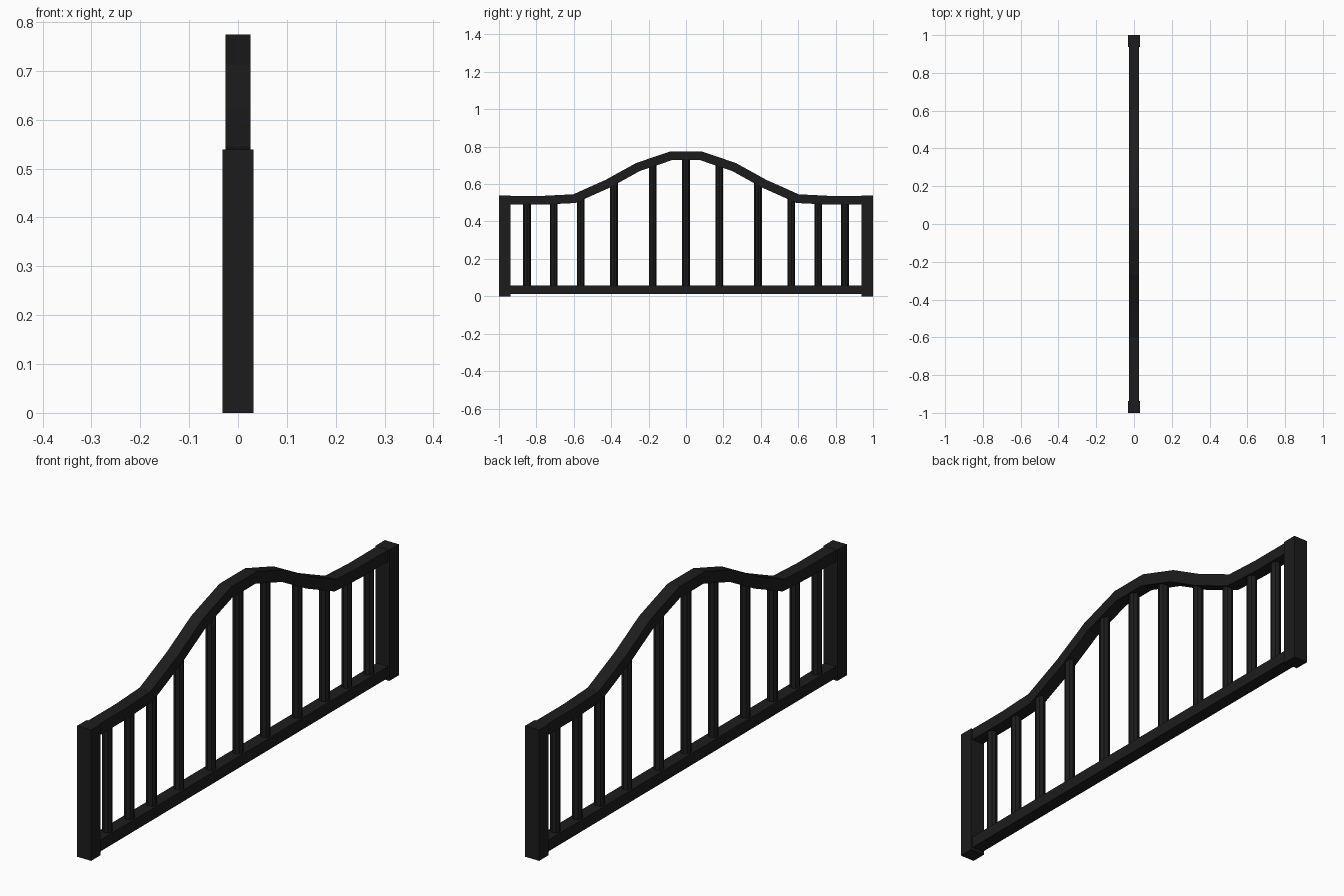
import bpy, bmesh, math

if "Cube" in bpy.data.objects:
    bpy.data.objects.remove(bpy.data.objects["Cube"])

mat = bpy.data.materials.new("black_paint")
mat.diffuse_color = (0.012, 0.012, 0.012, 1)
mat.use_nodes = True
mat.node_tree.nodes["Principled BSDF"].inputs["Base Color"].default_value = mat.diffuse_color


def finish(bm, name):
    bmesh.ops.recalc_face_normals(bm, faces=bm.faces)
    me = bpy.data.meshes.new(name)
    bm.to_mesh(me)
    bm.free()
    me.materials.append(mat)
    ob = bpy.data.objects.new(name, me)
    bpy.context.collection.objects.link(ob)
    return ob


def box(name, x, y0, y1, z0, z1):
    bm = bmesh.new()
    bmesh.ops.create_cube(bm, size=1)
    for v in bm.verts:
        v.co = (v.co.x * 2 * x, (y0 + y1) / 2 + v.co.y * (y1 - y0),
                (z0 + z1) / 2 + v.co.z * (z1 - z0))
    return finish(bm, name)


# Centre line of the arched top rail, (y, z)
half = [(0.08, 0.751), (0.257, 0.691), (0.418, 0.602), (0.597, 0.522),
        (0.755, 0.514), (0.945, 0.514)]
path = [(-y, z) for y, z in reversed(half)] + half


def rail_height(y):
    for (ya, za), (yb, zb) in zip(path, path[1:]):
        if ya <= y <= yb:
            return za + (zb - za) * (y - ya) / (yb - ya)


# Top rail: rectangular section with mitred bends
RX, T = 0.026, 0.0235
bm = bmesh.new()
rings = []
for i, (y, z) in enumerate(path):
    a = path[max(i - 1, 0)]
    b = path[min(i + 1, len(path) - 1)]
    a1 = math.atan2(z - a[1], y - a[0]) if i else 0
    a2 = math.atan2(b[1] - z, b[0] - y) if i < len(path) - 1 else 0
    ang, t = (a1 + a2) / 2, T / math.cos((a2 - a1) / 2)
    ny, nz = -math.sin(ang) * t, math.cos(ang) * t
    rings.append([bm.verts.new((sx * RX, y + s * ny, z + s * nz))
                  for sx, s in ((-1, -1), (1, -1), (1, 1), (-1, 1))])
for r, q in zip(rings, rings[1:]):
    for k in range(4):
        bm.faces.new((r[k], r[(k + 1) % 4], q[(k + 1) % 4], q[k]))
bm.faces.new(rings[0])
bm.faces.new(rings[-1])
finish(bm, "top_rail")

# Bottom rail and end posts
box("bottom_rail", RX, -0.945, 0.945, 0.011, 0.058)
box("left_post", 0.032, -1.0, -0.938, 0, 0.5385)
box("right_post", 0.032, 0.938, 1.0, 0, 0.5385)

# Round balusters reaching up into the top rail
offsets = [0.177, 0.385, 0.563, 0.707, 0.85]
for n, y in enumerate([-o for o in reversed(offsets)] + [0] + offsets):
    z0, z1 = 0.04, rail_height(y)
    bm = bmesh.new()
    bmesh.ops.create_cone(bm, cap_ends=True, segments=8, radius1=0.0205,
                          radius2=0.0205, depth=z1 - z0)
    bmesh.ops.translate(bm, verts=bm.verts, vec=(0, y, (z0 + z1) / 2))
    finish(bm, f"baluster_{n + 1}")
